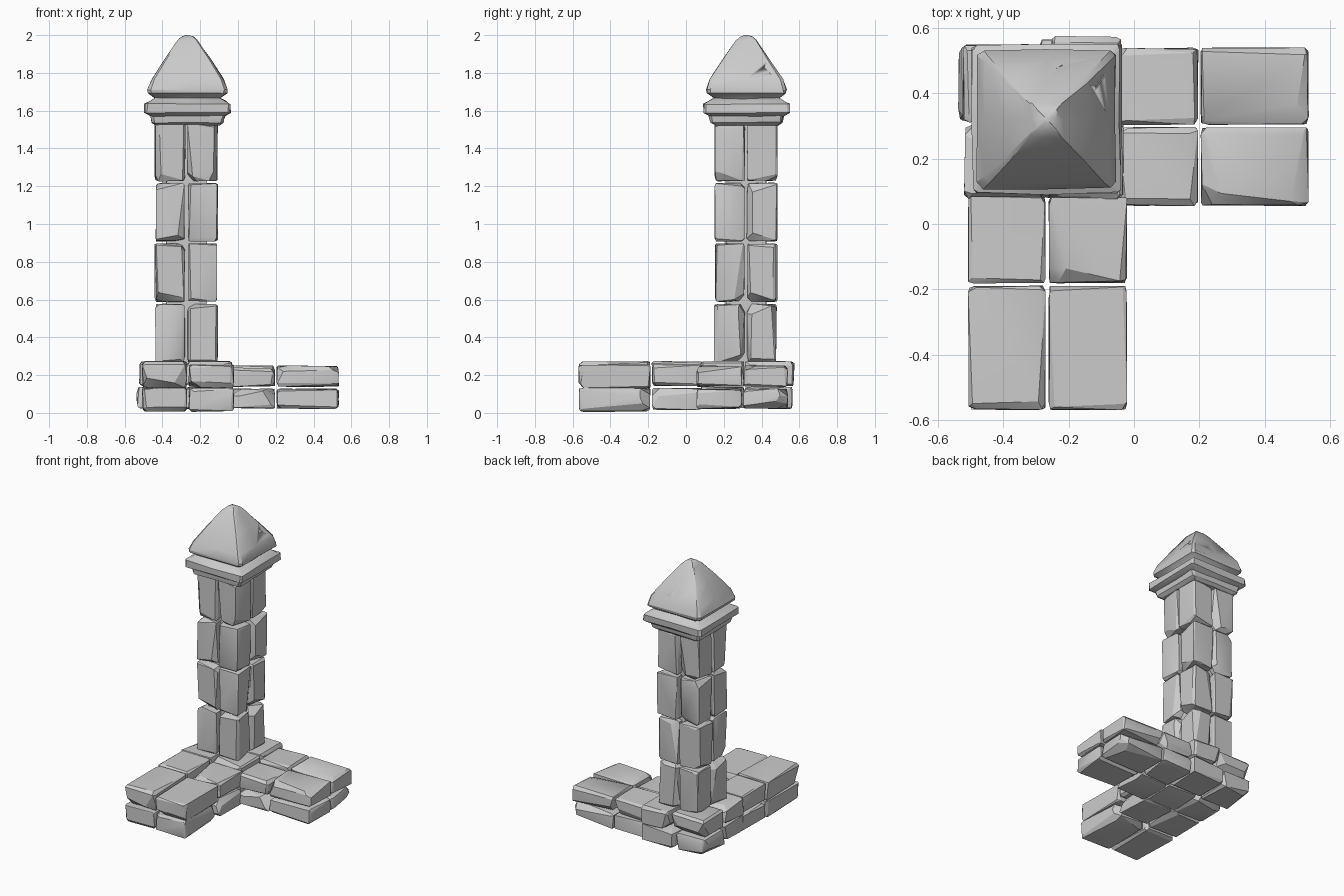
import bpy, bmesh, math, random
from mathutils import Vector

if "Cube" in bpy.data.objects:
    bpy.data.objects.remove(bpy.data.objects["Cube"])

random.seed(11)


def finish(bm, name, angle=22):
    bmesh.ops.recalc_face_normals(bm, faces=bm.faces[:])
    me = bpy.data.meshes.new(name)
    bm.to_mesh(me)
    bm.free()
    me.shade_smooth()
    me.set_sharp_from_angle(angle=math.radians(angle))
    ob = bpy.data.objects.new(name, me)
    bpy.context.collection.objects.link(ob)
    return ob


# Rough-hewn block: hull of a box whose corners are chipped by random amounts
def stone(name, x, y, z, chip=0.028, heavy=0.22):
    lo = Vector((x[0], y[0], z[0]))
    hi = Vector((x[1], y[1], z[1]))
    c, h = (lo + hi) / 2, (hi - lo) / 2
    bm = bmesh.new()
    for sx in (-1, 1):
        for sy in (-1, 1):
            for sz in (-1, 1):
                big = 2.4 if random.random() < heavy else 1
                for axis in range(3):
                    p = Vector()
                    for k, s in enumerate((sx, sy, sz)):
                        inset = random.uniform(0, 0.006) if k == axis else random.uniform(0.15, 1) * chip * big
                        p[k] = c[k] + s * (h[k] - min(inset, h[k] * 0.75))
                    bm.verts.new(p)
    out = bmesh.ops.convex_hull(bm, input=bm.verts[:])
    junk = [v for v in out["geom_interior"] if isinstance(v, bmesh.types.BMVert)]
    bmesh.ops.delete(bm, geom=junk, context='VERTS')
    bmesh.ops.dissolve_limit(bm, angle_limit=math.radians(4), verts=bm.verts[:], edges=bm.edges[:])
    return finish(bm, name)


# Stack of clipped-corner square rings given as (half width, z)
def square_loft(name, cx, cy, profile, clip=0.07, jitter=0.005):
    bm = bmesh.new()
    rings = []
    for half, z in profile:
        k = half * (1 - clip)
        pts = [(half, -k), (half, 0), (half, k), (k, half), (0, half), (-k, half),
               (-half, k), (-half, 0), (-half, -k), (-k, -half), (0, -half), (k, -half)]
        j = min(jitter, half * 0.1)
        rings.append([bm.verts.new((cx + px + random.uniform(-j, j), cy + py + random.uniform(-j, j),
                                    z + random.uniform(-j, 0))) for px, py in pts])
    for a, b in zip(rings, rings[1:]):
        for i in range(12):
            n = (i + 1) % 12
            bm.faces.new((a[i], a[n], b[n], b[i]))
    bm.faces.new(rings[0][::-1])
    bm.faces.new(rings[-1])
    return finish(bm, name, 28)


# Foot wall: corner and two arms, two courses
for course in range(2):
    tag = ("lower", "upper")[course]
    # arm along +x
    z = ((0.02, 0.13), (0.137, 0.252))[course]
    for i, xs in enumerate(((-0.045, 0.197), (0.203, 0.535))):
        for j, ys in enumerate(((0.055, 0.297), (0.303, 0.54))):
            top = z[1] - (0.012 if (i + j) == 0 and course else 0)
            stone(f"right_arm_{tag}_{i}{j}", xs, ys, (z[0], top))
    # arm along -y
    z = ((0.004, 0.132), (0.13, 0.275))[course]
    for i, ys in enumerate(((-0.182, 0.085), (-0.57, -0.188))):
        for j, xs in enumerate(((-0.508, -0.27), (-0.262, -0.02))):
            top = z[1] - (0.016 if j and course else 0)
            stone(f"front_arm_{tag}_{i}{j}", xs, ys, (z[0] + 0.012 * (1 - i), top))
    # corner under the pillar
    z = ((0.02, 0.14), (0.138, 0.275))[course]
    left = (-0.538, -0.525)[course]
    back = (0.565, 0.575)[course]
    stone(f"corner_{tag}_back_left", (left, -0.30 + 0.04 * course), (0.31, 0.55), z)
    stone(f"corner_{tag}_back_right", (-0.295 + 0.04 * course, -0.035), (0.31, back), z)
    stone(f"corner_{tag}_front_left", (-0.51 - 0.01 * course, -0.27), (0.075, 0.31), z)
    stone(f"corner_{tag}_front_right", (-0.275, -0.03), (0.075, 0.31), z)

# Pillar: four courses of two by two upright blocks
PX, PY = -0.273, 0.317
levels = (0.26, 0.582, 0.902, 1.222, 1.54)
for c in range(4):
    for sx in (-1, 1):
        for sy in (-1, 1):
            w = 0.167 + random.uniform(-0.005, 0.003)
            g = random.uniform(0.002, 0.007)
            xs = sorted((PX + sx * g, PX + sx * w))
            ys = sorted((PY + sy * g, PY + sy * w))
            stone(f"pillar_block_{c}_{sx}_{sy}", xs, ys,
                  (levels[c] + 0.004, levels[c + 1] - 0.003), 0.024, 0.3)
stone("pillar_core", (PX - 0.11, PX + 0.11), (PY - 0.11, PY + 0.11), (0.24, 1.55), 0.01, 0)

# Capital: lower band, flared slab, pyramid roof
CX, CY = -0.267, 0.32
square_loft("capital_band", CX, CY, [(0.165, 1.525), (0.188, 1.54), (0.197, 1.575), (0.197, 1.60)])
square_loft("capital_slab", CX, CY,
            [(0.195, 1.572), (0.226, 1.592), (0.226, 1.638), (0.20, 1.652), (0.17, 1.67)], 0.05)
roof = square_loft("pyramid_roof", CX, CY,
                   [(0.16, 1.65), (0.175, 1.672), (0.209, 1.694), (0.211, 1.712), (0.192, 1.768),
                    (0.125, 1.872), (0.052, 1.975), (0.03, 1.994), (0.008, 2.0)], 0.08, 0.004)

# Wedge gouges in the roof faces
for i, (gx, gy, gz, turn) in enumerate(((-0.22, 0.485, 1.815, 0.5), (-0.095, 0.45, 1.79, 1.0),
                                        (-0.13, 0.27, 1.875, 1.5))):
    bm = bmesh.new()
    bmesh.ops.create_cone(bm, segments=4, radius1=0.05, radius2=0.0, depth=0.06, cap_ends=True)
    bmesh.ops.scale(bm, vec=(1.1, 0.22, 1), verts=bm.verts[:])
    cutter = finish(bm, f"gouge_cutter_{i}")
    cutter.location = (gx, gy, gz + 0.012)
    cutter.rotation_euler = (math.pi, 0, turn)
    cutter.hide_render = True
    cutter.hide_set(True)
    mod = roof.modifiers.new("gouge", 'BOOLEAN')
    mod.object = cutter
    mod.operation = 'DIFFERENCE'
